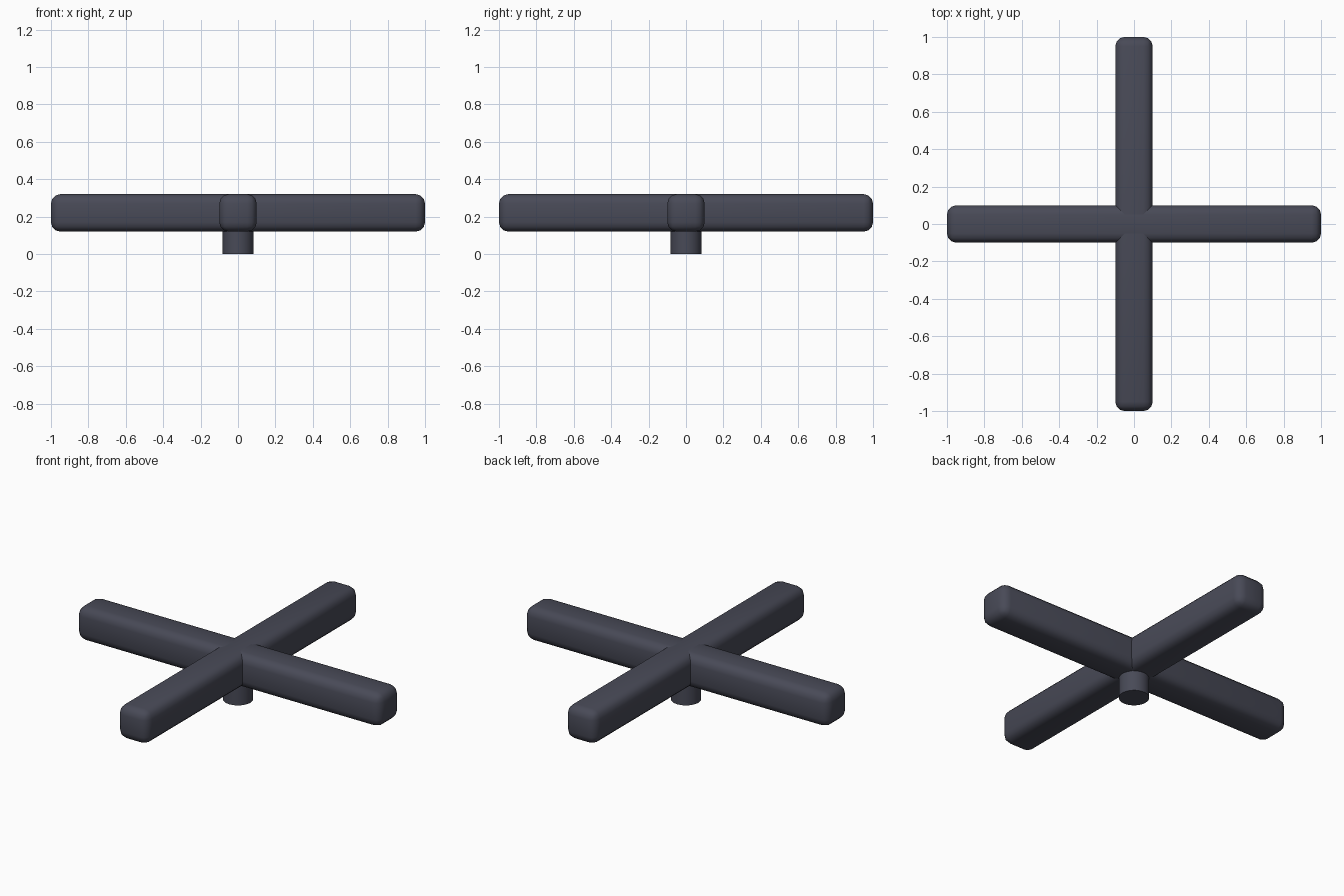
import bpy, math

if "Cube" in bpy.data.objects:
    bpy.data.objects.remove(bpy.data.objects["Cube"])

mat = bpy.data.materials.new("dark_plastic")
mat.diffuse_color = (0.065, 0.068, 0.095, 1)
mat.use_nodes = True
mat.node_tree.nodes["Principled BSDF"].inputs["Base Color"].default_value = mat.diffuse_color


def finish(obj, name):
    obj.name = name
    obj.data.materials.append(mat)
    bpy.ops.object.shade_smooth_by_angle(angle=math.radians(40))


# Two crossed rounded bars
for name, size in (("cross_bar_x", (2, 0.2, 0.2)), ("cross_bar_y", (0.2, 2, 0.2))):
    bpy.ops.mesh.primitive_cube_add(size=1, location=(0, 0, 0.22))
    bar = bpy.context.object
    bar.scale = size
    bpy.ops.object.transform_apply(location=False, rotation=False, scale=True)
    bevel = bar.modifiers.new("rounding", "BEVEL")
    bevel.width = 0.05
    bevel.segments = 3
    bpy.ops.object.modifier_apply(modifier=bevel.name)
    finish(bar, name)

# Short round stem under the crossing
bpy.ops.mesh.primitive_cylinder_add(vertices=32, radius=0.082, depth=0.2, location=(0, 0, 0.1))
finish(bpy.context.object, "stem")
